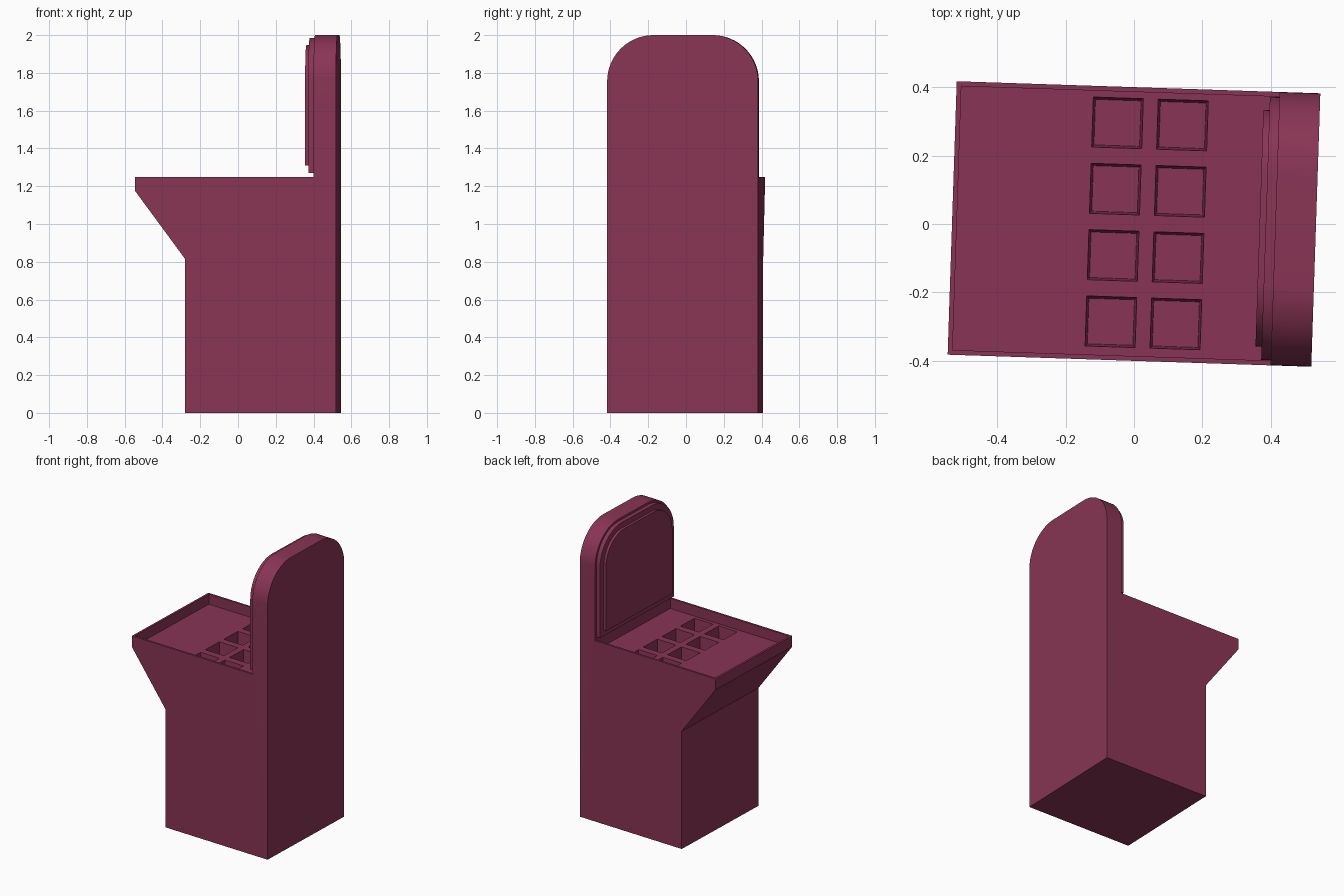
import bpy, bmesh, math
from mathutils import Matrix

if "Cube" in bpy.data.objects:
    bpy.data.objects.remove(bpy.data.objects["Cube"])

TURN = Matrix.Rotation(math.radians(-1.9), 4, 'Z')   # whole model sits slightly turned
PANEL_X, END_X, HALF = 0.413, 0.532, 0.40
FLOOR_Z = 1.18

mat = bpy.data.materials.new("plum")
mat.diffuse_color = (0.25, 0.035, 0.09, 1)
mat.use_nodes = True
mat.node_tree.nodes["Principled BSDF"].inputs["Base Color"].default_value = mat.diffuse_color


def to_object(name, bm):
    bmesh.ops.recalc_face_normals(bm, faces=bm.faces[:])
    mesh = bpy.data.meshes.new(name)
    bm.to_mesh(mesh)
    bm.free()
    ob = bpy.data.objects.new(name, mesh)
    bpy.context.collection.objects.link(ob)
    mesh.materials.append(mat)
    return ob


def extrude(bm, points, offset):
    face = bm.faces.new([bm.verts.new(p) for p in points])
    new = bmesh.ops.extrude_face_region(bm, geom=[face])["geom"]
    verts = [g for g in new if isinstance(g, bmesh.types.BMVert)]
    bmesh.ops.translate(bm, verts=verts, vec=offset)
    return verts


def round_top(bm, radius):
    # round the two long-in-x edges at the highest level
    top = max(v.co.z for v in bm.verts)
    edges = [e for e in bm.edges
             if all(abs(v.co.z - top) < 1e-5 for v in e.verts)
             and abs(e.verts[0].co.y - e.verts[1].co.y) < 1e-5]
    bmesh.ops.bevel(bm, geom=edges, offset=radius, offset_type='OFFSET',
                    segments=16, profile=0.5, affect='EDGES')


def box_points(x0, x1, y0, y1, z):
    return [(x0, y0, z), (x1, y0, z), (x1, y1, z), (x0, y1, z)]


def cut(target, cutter):
    cutter.hide_render = True
    mod = target.modifiers.new("cut", 'BOOLEAN')
    mod.operation, mod.solver, mod.object = 'DIFFERENCE', 'EXACT', cutter
    bpy.context.view_layer.objects.active = target
    bpy.ops.object.modifier_apply(modifier=mod.name)
    bpy.data.objects.remove(cutter)


# Cabinet: pedestal, overhanging counter and tall back panel in one profile
profile = [(-END_X, 1.175), (-END_X, 1.25), (PANEL_X, 1.25), (PANEL_X, 2.0),
           (END_X, 2.0), (END_X, 0), (-0.267, 0), (-0.267, 0.815)]
bm = bmesh.new()
extrude(bm, [(x, -HALF, z) for x, z in profile], (0, 2 * HALF, 0))
round_top(bm, 0.245)
cabinet = to_object("cabinet", bm)

# Tray recess in the counter
bm = bmesh.new()
extrude(bm, box_points(-END_X + 0.014, PANEL_X, -HALF + 0.014, HALF - 0.014, FLOOR_Z), (0, 0, 0.2))
cut(cabinet, to_object("tray_cutter", bm))

# Eight tapered square pockets
bm = bmesh.new()
for cx in (-0.058, 0.132):
    for row in range(4):
        cy = 0.003 + (row - 1.5) * 0.194
        h = 0.074
        verts = extrude(bm, box_points(cx - h, cx + h, cy - h, cy + h, FLOOR_Z + 0.01), (0, 0, -0.10))
        bmesh.ops.scale(bm, verts=verts, vec=(0.9, 0.9, 1),
                        space=Matrix.Translation((-cx, -cy, 0)))
cut(cabinet, to_object("pocket_cutter", bm))

# Stepped plates on the face of the back panel
parts = [cabinet]
for name, x0, x1, half, z0, z1, r in (
        ("back_plate_lower", 0.385, PANEL_X, 0.385, 1.27, 1.985, 0.23),
        ("back_plate_upper", 0.367, 0.385, 0.346, 1.31, 1.947, 0.195)):
    bm = bmesh.new()
    extrude(bm, box_points(x0, x1, -half, half, z0), (0, 0, z1 - z0))
    round_top(bm, r)
    parts.append(to_object(name, bm))

# Turn everything and shade the rounded corners
bpy.ops.object.select_all(action='DESELECT')
for ob in parts:
    ob.data.transform(TURN)
    ob.select_set(True)
bpy.context.view_layer.objects.active = cabinet
bpy.ops.object.shade_smooth_by_angle(angle=math.radians(30))
